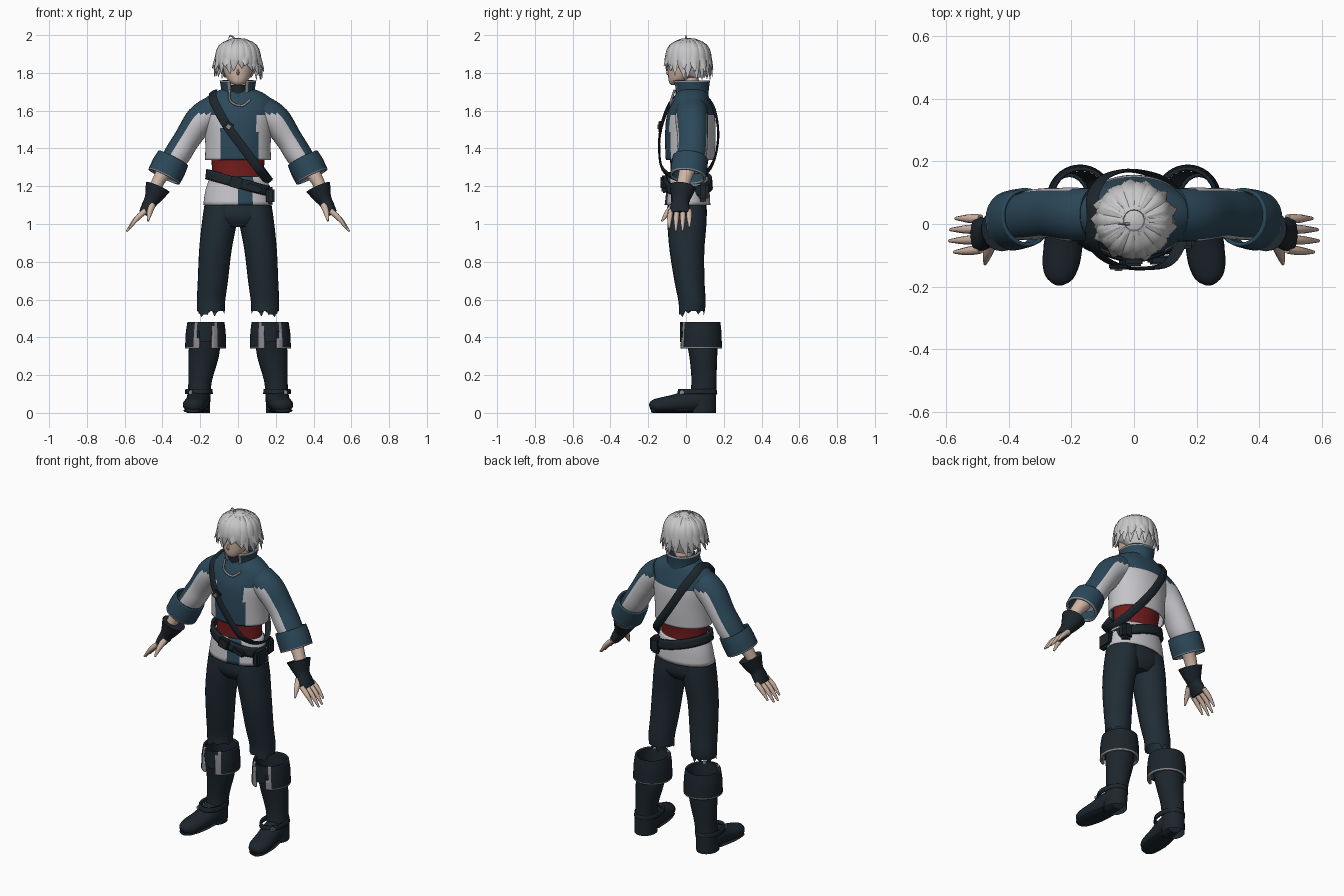
import bpy, bmesh, math, random
from mathutils import Vector, Matrix

random.seed(4)
if "Cube" in bpy.data.objects:
    bpy.data.objects.remove(bpy.data.objects["Cube"])


def material(name, rgb):
    m = bpy.data.materials.new(name)
    m.use_nodes = True
    m.diffuse_color = (*rgb, 1)
    bsdf = next(n for n in m.node_tree.nodes if n.type == 'BSDF_PRINCIPLED')
    bsdf.inputs["Base Color"].default_value = (*rgb, 1)
    return m


TEAL = material("teal cloth", (0.025, 0.065, 0.1))
WHITE = material("pale cloth", (0.56, 0.55, 0.58))
NAVY = material("navy cloth", (0.014, 0.025, 0.035))
LEATHER = material("dark leather", (0.012, 0.019, 0.026))
RED = material("red sash", (0.17, 0.012, 0.012))
SKIN = material("skin", (0.62, 0.46, 0.37))
HAIR = material("silver hair", (0.58, 0.57, 0.58))
TRIM = material("grey trim", (0.26, 0.26, 0.28))


def finish(name, bm, mats, mirror=False, thick=0):
    me = bpy.data.meshes.new(name)
    bm.to_mesh(me)
    bm.free()
    for m in mats:
        me.materials.append(m)
    me.shade_smooth()
    me.set_sharp_from_angle(angle=math.radians(50))
    ob = bpy.data.objects.new(name, me)
    bpy.context.scene.collection.objects.link(ob)
    if thick:
        mod = ob.modifiers.new("thickness", 'SOLIDIFY')
        mod.thickness = thick
        mod.offset = 0
    if mirror:
        ob.modifiers.new("mirror", 'MIRROR')
    return ob


def spline(pts, n, closed):
    m, out = len(pts), []
    for i in range(m if closed else m - 1):
        a, b, c, d = [Vector(pts[(i + k) % m] if closed else pts[min(max(i + k, 0), m - 1)])
                      for k in (-1, 0, 1, 2)]
        for s in range(n):
            t = s / n
            out.append((b * 2 + (c - a) * t + (a * 2 - b * 5 + c * 4 - d) * t ** 2
                        + (b * 3 - a - c * 3 + d) * t ** 3) / 2)
    return out if closed else out + [Vector(pts[-1])]


def loft(name, pts, mats, sides=16, n=3, ref=(0, 1, 0), up=False, closed=False, cap=True,
         rule=None, drop=None, thick=0, mirror=False, shear=0, jag=0):
    """Skin elliptical rings given as (x, y, z, radius a, radius b)."""
    P = spline(pts, n, closed)
    L, bm, rings, where = len(P), bmesh.new(), [], {}
    for i, p in enumerate(P):
        c = Vector(p[:3])
        before = P[i - 1] if closed or i else p
        after = P[(i + 1) % L] if closed or i < L - 1 else p
        t = Vector((0, 0, 1)) if up else (Vector(after[:3]) - Vector(before[:3])).normalized()
        r = Vector(ref(c)) if callable(ref) else Vector(ref)
        a = r.cross(t).normalized()
        b = t.cross(a)
        ring = []
        for k in range(sides):
            w = math.tau * k / sides
            v = c + a * math.cos(w) * max(p[3], .001) + b * math.sin(w) * max(p[4], .001)
            v.z += shear * v.x + (random.uniform(-jag, jag) if i == L - 1 else 0)
            ring.append(bm.verts.new(v))
        rings.append(ring)
    for i in range(L if closed else L - 1):
        r0, r1 = rings[i], rings[(i + 1) % L]
        for k in range(sides):
            j = (k + 1) % sides
            where[bm.faces.new((r0[k], r0[j], r1[j], r1[k]))] = i / L
    if cap and not closed:
        where[bm.faces.new(rings[0])] = 0
        where[bm.faces.new(rings[-1])] = 1
    bmesh.ops.recalc_face_normals(bm, faces=bm.faces[:])
    bm.normal_update()
    if rule:
        for f, t in where.items():
            f.material_index = rule(f.calc_center_median(), f.normal, t)
    if drop:
        gone = [f for f in bm.faces if drop(f.calc_center_median())]
        bmesh.ops.delete(bm, geom=gone, context='FACES')
    return finish(name, bm, mats, mirror, thick)


def box(name, loc, size, mat, tilt=0):
    bm = bmesh.new()
    bmesh.ops.create_cube(bm, size=1, matrix=Matrix.Translation(loc)
                          @ Matrix.Rotation(tilt, 4, 'Y') @ Matrix.Diagonal((*size, 1)))
    bmesh.ops.bevel(bm, geom=bm.edges[:], offset=min(size) * .25, segments=2, affect='EDGES')
    return finish(name, bm, [mat])


# Head and neck
loft("head", [(0, -.058, 1.735, .018, .018), (0, -.045, 1.752, .045, .045), (0, -.02, 1.79, .07, .075),
              (0, 0, 1.85, .085, .095), (0, 0, 1.92, .08, .09), (0, 0, 1.96, .04, .05)], [SKIN], 24, up=True)
loft("nose", [(0, -.088, 1.825, .004, .004), (0, -.097, 1.80, .007, .009), (0, -.09, 1.79, .004, .004)],
     [SKIN], 8)
loft("neck", [(0, .03, 1.66, .055, .055), (0, .02, 1.78, .045, .045)], [SKIN], up=True)
loft("neck_wrap", [(0, .015, 1.62, .065, .07), (0, .01, 1.735, .055, .065)], [LEATHER], up=True)

# Hair cap with layered locks
loft("hair_cap", [(0, .05, 1.775, .07, .05), (0, .02, 1.83, .103, .1), (0, .013, 1.88, .112, .11),
                  (0, .012, 1.93, .1, .1), (0, .012, 1.965, .065, .07), (0, .012, 1.985, .01, .01)],
     [HAIR], 28, up=True, drop=lambda c: c.y < -.03 and c.z < 1.86)
for layer, count in enumerate((18, 13)):
    for k in range(count):
        w = math.tau * (k + .5 * layer) / count
        d = Vector((math.cos(w), math.sin(w), 0))
        front = max(0, -d.y - .55)
        tip = 1.775 + .035 * layer + front * .08 + random.uniform(-.012, .018)
        reach = .122 + .012 * layer + random.uniform(-.008, .008) - front * .02
        swing = Vector((-d.y, d.x, 0)) * random.uniform(-.02, .03)
        path = [(d * .03, 1.975, .012, .01), (d * .09, 1.94, .027, .014),
                (d * .113, 1.875, .029, .013), (d * reach + swing, tip, .002, .002)]
        loft("hair_lock", [(p.x, p.y + .012, z, a, b) for p, z, a, b in path], [HAIR], 6, ref=d)
loft("stray_hair", [(-.01, 0, 1.975, .005, .005), (-.04, 0, 1.998, .004, .004), (-.05, 0, 1.98, .001, .001)],
     [HAIR], 6)

# Jacket: teal yoke and front panel, pale sides and back
loft("jacket", [(0, .022, 1.34, .17, .125), (0, .023, 1.45, .17, .13), (0, .025, 1.56, .182, .125),
                (0, .028, 1.64, .185, .1), (0, .03, 1.685, .14, .082), (0, .03, 1.71, .085, .07)],
     [TEAL, WHITE], 56, n=6, up=True, cap=False, thick=.008,
     rule=lambda c, n, t: int(c.z < 1.575 and not (c.y < 0 and -.085 < c.x < .1)))
loft("collar", [(0, .035, 1.63, .085, .08), (0, .03, 1.70, .083, .085), (0, .025, 1.76, .092, .097)],
     [TEAL, TRIM], 40, n=5, up=True, cap=False, thick=.01,
     rule=lambda c, n, t: int(c.z > 1.747 or (c.y < 0 and abs(c.x) < .05)),
     drop=lambda c: c.y < 0 and abs(c.x) < .035)
loft("lapel_trim", [(-.045, -.06, 1.71, .006, .006), (-.04, -.08, 1.65, .006, .006),
                    (.02, -.082, 1.625, .006, .006), (.065, -.066, 1.66, .006, .006)], [TRIM], 8)

# Sleeves, cuffs, forearms, gloves and hands
loft("sleeve", [(.13, .03, 1.60, .08, .085), (.20, .03, 1.55, .08, .086), (.27, .035, 1.45, .07, .08),
                (.32, .03, 1.37, .07, .08), (.37, .02, 1.30, .06, .072)], [TEAL, WHITE], 28, n=5, mirror=True,
     rule=lambda c, n, t: int(n.x * .8 + n.z * .6 < .45 and c.z < 1.585))
loft("sleeve_cuff", [(.343, .022, 1.348, .082, .088), (.365, .017, 1.305, .087, .09),
                     (.392, .01, 1.25, .086, .09)], [TEAL, TRIM], 24, n=6, cap=False, thick=.012, mirror=True,
     rule=lambda c, n, t: int(t > .83))
loft("forearm", [(.375, .01, 1.30, .045, .045), (.42, -.01, 1.23, .034, .036), (.46, -.03, 1.14, .03, .033)],
     [SKIN], mirror=True)
loft("glove", [(.425, -.018, 1.195, .068, .07), (.445, -.025, 1.15, .05, .055), (.462, -.03, 1.12, .038, .045),
               (.48, -.032, 1.09, .033, .052), (.502, -.032, 1.055, .024, .056)], [LEATHER], 20, mirror=True)
for k in range(4):
    y, s = -.08 + .032 * k, (.85, 1, .97, .8)[k]
    loft("finger", [(.49, y, 1.07, .015, .015), (.49 + .05 * s, y * 1.08, 1.07 - .045 * s, .0135, .0135),
                    (.49 + .1 * s, y * 1.12, 1.07 - .11 * s, .005, .005)], [SKIN], 8, mirror=True)
loft("thumb", [(.455, -.06, 1.10, .02, .02), (.468, -.098, 1.06, .015, .015), (.476, -.128, 1.015, .005, .005)],
     [SKIN], 8, ref=(1, 0, 0), mirror=True)

# Waist: sash, shirt tail, belt and pouches
loft("sash", [(0, .015, 1.22, .14, .1), (0, .015, 1.30, .138, .098), (0, .02, 1.37, .145, .105)],
     [RED], 32, up=True)
loft("shirt_tail", [(0, .01, 1.25, .143, .103), (0, .01, 1.18, .168, .11), (0, .008, 1.10, .18, .117)],
     [WHITE, TEAL], 56, up=True, cap=False, thick=.008,
     rule=lambda c, n, t: int(c.y < 0 and 0 < c.x < .08))
loft("belt", [(0, .01, 1.19, .166, .124), (0, .01, 1.245, .16, .12)], [LEATHER], 40, up=True, cap=False,
     thick=.016, shear=-.28)
box("belt_buckle", (-.01, -.122, 1.22), (.065, .025, .06), LEATHER, .28)
box("belt_tab", (.085, -.115, 1.19), (.08, .03, .035), LEATHER, .3)
box("hip_pouch", (.172, -.03, 1.15), (.045, .1, .09), LEATHER)
box("back_pouch", (.135, .09, 1.17), (.07, .06, .1), LEATHER)

# Shoulder strap around the torso
strap = [(-.13, .03, 1.70), (-.13, -.07, 1.655), (-.065, -.127, 1.53), (.03, -.142, 1.40), (.12, -.115, 1.28),
         (.165, .02, 1.225), (.11, .13, 1.30), (0, .17, 1.45), (-.09, .152, 1.60), (-.13, .095, 1.68)]
loft("shoulder_strap", [(*p, .024, .006) for p in strap], [LEATHER], 8, n=5, closed=True,
     ref=lambda c: c - Vector((0, .025, 1.46)))
box("strap_buckle", (-.05, -.136, 1.515), (.045, .018, .05), LEATHER, .6)
box("strap_clasp", (-.05, -.146, 1.515), (.02, .008, .02), TRIM, .6)

# Trousers with ragged hems
loft("trouser_seat", [(0, .005, 1.15, .15, .095), (0, .005, 1.09, .177, .104), (0, .005, 1.03, .178, .103),
                      (0, .005, .985, .10, .075)], [NAVY], 32, up=True)
loft("trouser_leg", [(.09, .005, 1.10, .088, .1), (.1, .005, 1.0, .092, .103), (.12, .005, .86, .086, .092),
                     (.133, .018, .70, .08, .08), (.143, .032, .59, .075, .072), (.143, .03, .53, .073, .068)],
     [NAVY], 24, n=4, up=True, cap=False, jag=.025, mirror=True)

# Boots
loft("boot_shaft", [(.17, .08, .47, .085, .09), (.175, .085, .38, .083, .083), (.183, .092, .29, .08, .073),
                    (.2, .095, .17, .062, .066), (.208, .09, .08, .062, .07), (.21, .088, 0, .062, .07)],
     [LEATHER], 24, up=True, cap=False, mirror=True)
loft("boot_cuff", [(.17, .078, .48, .092, .098), (.171, .078, .42, .1, .104), (.172, .078, .34, .102, .106)],
     [LEATHER, TRIM], 40, n=7, up=True, cap=False, thick=.012, mirror=True,
     rule=lambda c, n, t: int(c.z < .352 or (c.y < 0 and .038 < abs(c.x - .172) < .054)),
     drop=lambda c: c.y < 0 and abs(c.x - .172) < .038 and c.z < .43)
box_rows = [(.48, .03), (.43, .034), (.375, .03)]
loft("cuff_tongue", [(.172, -.024, z, w, .008) for z, w in box_rows], [LEATHER], 12, up=True, mirror=True)
loft("boot_foot", [(.208, .09, .068, .06, .066), (.213, .02, .062, .062, .062), (.223, -.05, .05, .061, .05),
                   (.233, -.12, .042, .06, .042), (.24, -.17, .036, .045, .034), (.243, -.19, .03, .018, .018)],
     [LEATHER], 20, ref=(0, 0, 1), mirror=True)
loft("boot_sole", [(.213, .03, .012, .055, .012), (.228, -.08, .012, .062, .012), (.24, -.165, .012, .045, .012),
                   (.242, -.185, .012, .02, .01)], [LEATHER], 12, ref=(0, 0, 1), mirror=True)
loft("ankle_strap", [(.207, .06, .10, .068, .1), (.207, .06, .125, .066, .096)], [LEATHER], 24, up=True,
     cap=False, thick=.012, mirror=True)
for side in (-1, 1):
    box("ankle_buckle", (side * .25, -.02, .108), (.022, .03, .025), TRIM)
